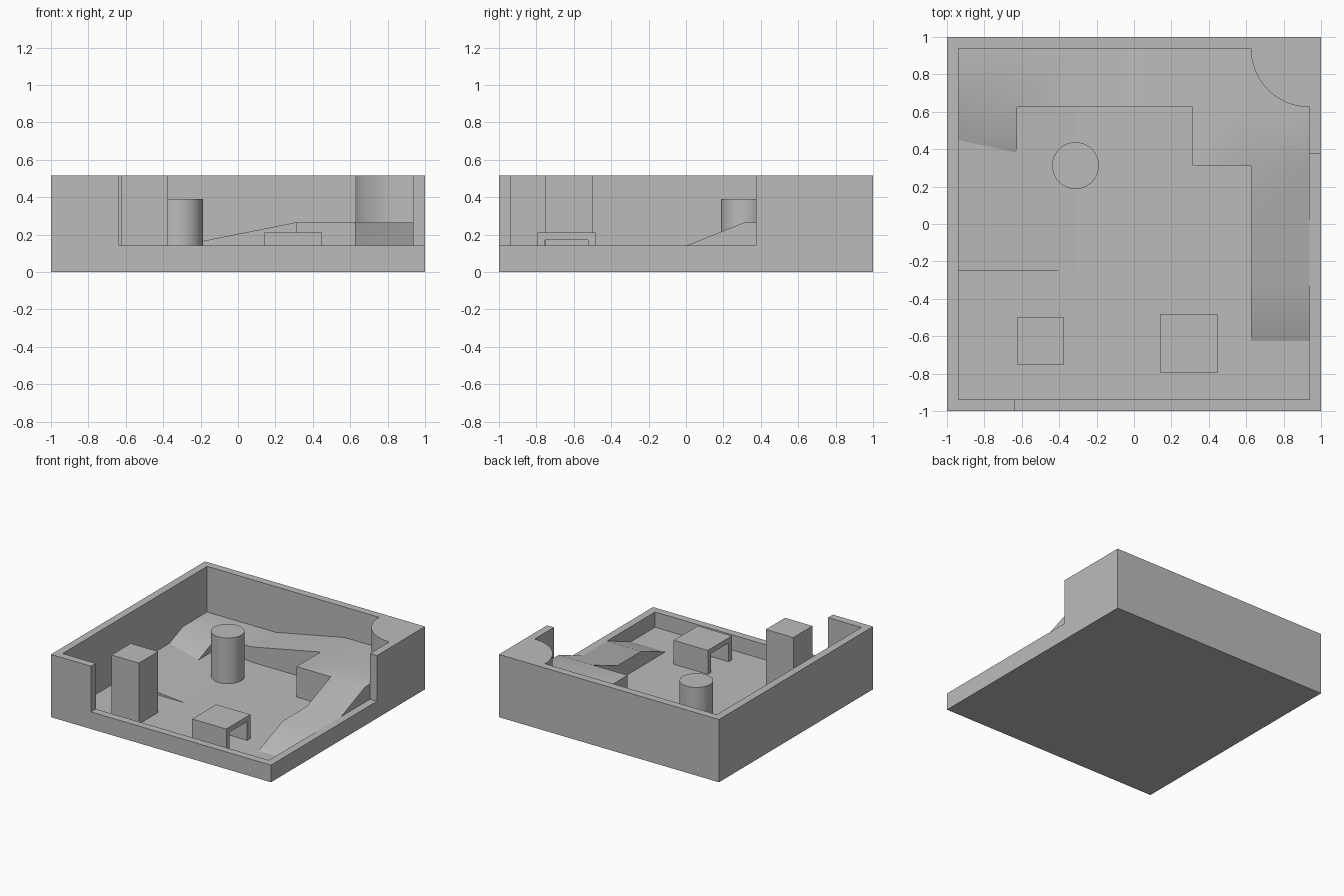
import bpy, bmesh, math
from mathutils import Vector

cube = bpy.data.objects.get("Cube")
if cube:
    bpy.data.objects.remove(cube, do_unlink=True)

U = 1 / 16                 # modelling unit
FLOOR = U / 4              # top of the floor slab
INNER = 15 * U             # inner face of the walls
LIP, TOP = FLOOR + 2 * U, FLOOR + 8 * U

grey = bpy.data.materials.new("plain grey")
grey.use_nodes = True
colour = (0.5, 0.5, 0.5, 1)
grey.diffuse_color = colour
grey.node_tree.nodes["Principled BSDF"].inputs["Base Color"].default_value = colour


def finish(name, bm, smooth=False):
    bmesh.ops.recalc_face_normals(bm, faces=bm.faces)
    mesh = bpy.data.meshes.new(name)
    bm.to_mesh(mesh)
    bm.free()
    mesh.materials.append(grey)
    obj = bpy.data.objects.new(name, mesh)
    bpy.context.collection.objects.link(obj)
    if smooth:
        bpy.ops.object.select_all(action="DESELECT")
        obj.select_set(True)
        bpy.context.view_layer.objects.active = obj
        bpy.ops.object.shade_smooth_by_angle(angle=math.radians(35))
    return obj


def prism(name, points, place, start, end, smooth=False):
    """Extrude a 2D profile from start to end; place maps (a, b, depth) to xyz."""
    bm = bmesh.new()
    face = bm.faces.new([bm.verts.new(place(a, b, start)) for a, b in points])
    moved = bmesh.ops.extrude_face_region(bm, geom=[face])["geom"]
    shift = Vector(place(0, 0, end)) - Vector(place(0, 0, start))
    bmesh.ops.translate(bm, vec=shift, verts=[v for v in moved if isinstance(v, bmesh.types.BMVert)])
    return finish(name, bm, smooth)


def along_x(a, b, d): return (d, a, b)
def along_y(a, b, d): return (a, d, b)
def along_z(a, b, d): return (a, b, d)


def box(name, x0, x1, y0, y1, z0, z1):
    return prism(name, [(x0, y0), (x1, y0), (x1, y1), (x0, y1)], along_z, z0, z1)


def arc(cx, cy, r, a0, a1, n):
    return [(cx + r * math.cos(math.radians(a0 + (a1 - a0) * i / n)),
             cy + r * math.sin(math.radians(a0 + (a1 - a0) * i / n))) for i in range(n + 1)]


def cut(target, cutter):
    mod = target.modifiers.new("cut", "BOOLEAN")
    mod.operation, mod.solver, mod.object = "DIFFERENCE", "EXACT", cutter
    cutter.hide_render = True
    bpy.context.view_layer.objects.active = target
    bpy.ops.object.modifier_apply(modifier=mod.name)
    bpy.data.objects.remove(cutter, do_unlink=True)


# Walled tray: hollowed block with the open corner lowered to a lip
tray = box("walled_tray", -1, 1, -1, 1, 0, TOP)
cut(tray, box("pocket_cutter", -INNER, INNER, -INNER, INNER, FLOOR, 1))
cut(tray, box("corner_cutter", -0.635, 1.2, -1.2, 6 * U, LIP, 1))


# Raised ledge with ramps, laid out on a six by six grid of cells
def level(i, j):
    if j <= 4 and i <= 1:
        return 0
    if j <= 4:
        return (0, 0, 2, 2, 4)[j]
    return (2, 2, 2, 3, 4, 4, 4)[i]


cells = [(i, 5) for i in range(6)] + [(0, 4), (4, 4)] + [(5, j) for j in range(1, 5)]
bm = bmesh.new()
grid = {}


def corner(i, j):
    if (i, j) not in grid:
        grid[i, j] = bm.verts.new((5 * U * i - INNER, 5 * U * j - INNER, FLOOR + U * level(i, j)))
    return grid[i, j]


for i, j in cells:
    bm.faces.new([corner(i, j), corner(i + 1, j), corner(i + 1, j + 1), corner(i, j + 1)])
rim = [e for e in bm.edges if e.is_boundary]
skirt = bmesh.ops.extrude_edge_only(bm, edges=rim)["geom"]
for v in skirt:
    if isinstance(v, bmesh.types.BMVert):
        v.co.z = FLOOR / 2
finish("ramped_ledge", bm, smooth=True)

# Shallow wedge rising towards the long side wall
prism("shallow_ramp", [(-5 * U, FLOOR), (-INNER, 0.07), (-INNER, FLOOR / 2), (-5 * U, FLOOR / 2)],
      along_y, -4 * U, 10 * U)

# Rounded corner tower
prism("corner_tower", [(INNER, INNER)] + arc(INNER, INNER, 5 * U, 180, 270, 24),
      along_z, FLOOR, TOP, smooth=True)

# Free-standing pieces
box("square_pillar", -10 * U, -6 * U, -12 * U, -8 * U, FLOOR / 2, TOP)
prism("round_column", arc(-5 * U, 5 * U, 2 * U, 0, 360, 48)[:-1], along_z,
      FLOOR / 2, FLOOR + 6 * U, smooth=True)

# Small tunnel open at both ends
y0, y1, wall, roof = -0.795, -0.483, 0.042, 0.212
prism("tunnel", [(y0, FLOOR / 2), (y0, roof), (y1, roof), (y1, FLOOR / 2), (y1 - wall, FLOOR / 2),
                 (y1 - wall, roof - wall), (y0 + wall, roof - wall), (y0 + wall, FLOOR / 2)],
      along_x, 0.14, 0.45)
